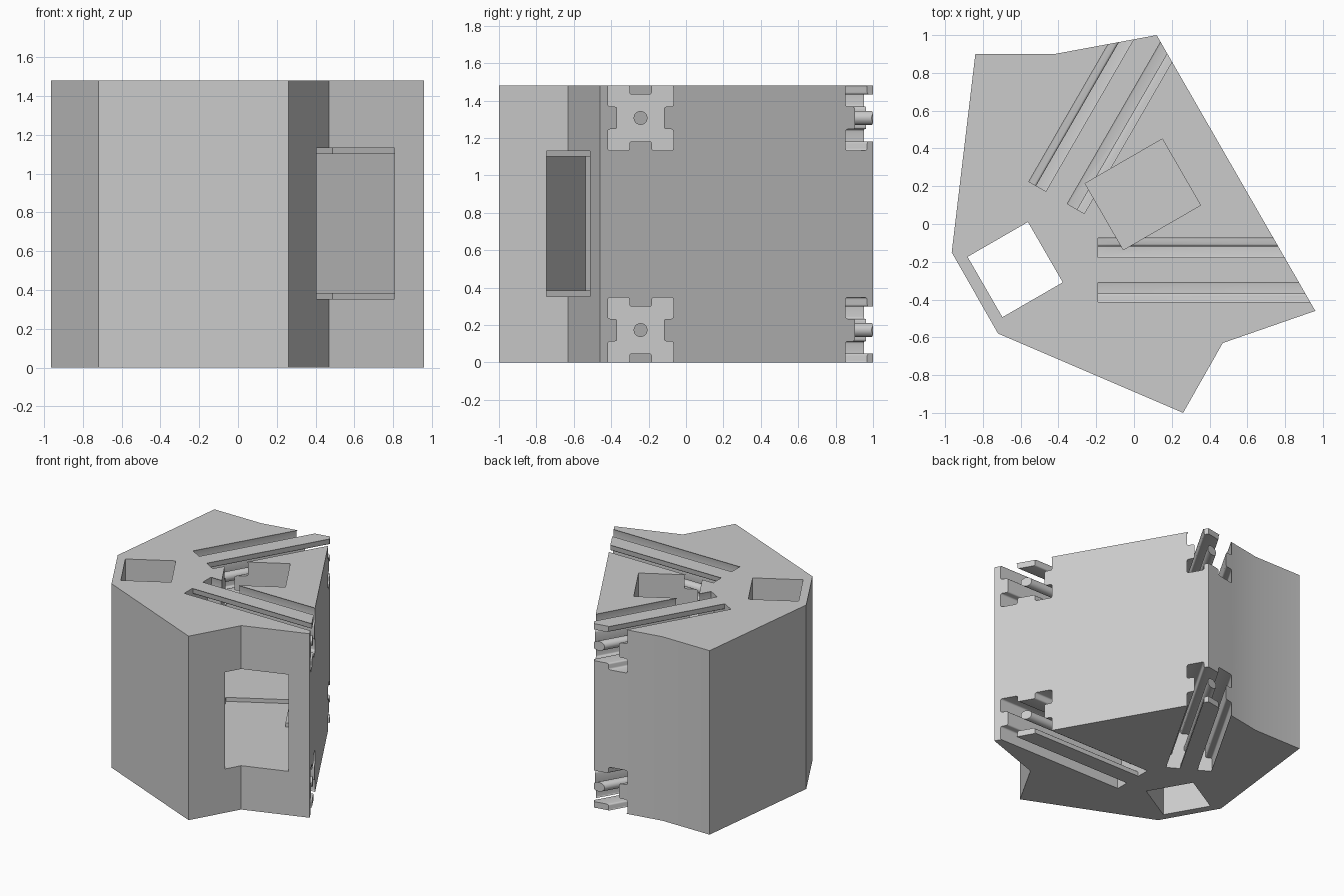
import bpy, bmesh, math
from mathutils import Matrix, Vector

cube = bpy.data.objects.get("Cube")
if cube:
    bpy.data.objects.remove(cube, do_unlink=True)

HEIGHT = 1.48
MID = HEIGHT / 2
TILT = math.radians(30)          # the sockets and pockets follow this axis
U = Vector((math.cos(TILT), math.sin(TILT)))
V = Vector((math.sin(TILT), -math.cos(TILT)))

grey = bpy.data.materials.new("light grey")
grey.use_nodes = True
grey.diffuse_color = (0.6, 0.6, 0.6, 1)
grey.node_tree.nodes["Principled BSDF"].inputs["Base Color"].default_value = (0.6, 0.6, 0.6, 1)


def add_object(name, bm):
    bmesh.ops.recalc_face_normals(bm, faces=bm.faces)
    mesh = bpy.data.meshes.new(name)
    bm.to_mesh(mesh)
    bm.free()
    obj = bpy.data.objects.new(name, mesh)
    bpy.context.scene.collection.objects.link(obj)
    mesh.materials.append(grey)
    return obj


def prism(name, points, z0, z1, rounding=0):
    """Extrude a flat outline upwards, with optional rounded corners."""
    bm = bmesh.new()
    face = bm.faces.new([bm.verts.new((p[0], p[1], z0)) for p in points])
    if rounding:
        bmesh.ops.bevel(bm, geom=bm.verts[:], offset=rounding, segments=3,
                        profile=0.5, affect='VERTICES')
        face = bm.faces[:][0]
    top = bmesh.ops.extrude_face_region(bm, geom=[face], use_keep_orig=True)["geom"]
    verts = [g for g in top if isinstance(g, bmesh.types.BMVert)]
    bmesh.ops.translate(bm, verts=verts, vec=(0, 0, z1 - z0))
    return add_object(name, bm)


def tilted_box(name, u0, u1, v0, v1, z0, z1):
    corners = [U * a + V * b for a, b in ((u0, v0), (u1, v0), (u1, v1), (u0, v1))]
    return prism(name, corners, z0, z1)


def subtract(obj, cutter):
    """Cut one solid out of another and drop the cutter."""
    mod = obj.modifiers.new("cut", 'BOOLEAN')
    mod.operation = 'DIFFERENCE'
    mod.solver = 'EXACT'
    mod.object = cutter
    bpy.context.view_layer.update()
    graph = bpy.context.evaluated_depsgraph_get()
    mesh = bpy.data.meshes.new_from_object(obj.evaluated_get(graph))
    obj.modifiers.clear()
    obj.data = mesh
    bpy.data.objects.remove(cutter, do_unlink=True)


def inset(points, t):
    """Move every side of a counter-clockwise outline inwards by t."""
    result = []
    n = len(points)
    for i in range(n):
        a, b, c = (Vector(points[(i + k) % n]) for k in (-1, 0, 1))
        d1, d2 = (b - a).normalized(), (c - b).normalized()
        n1, n2 = Vector((-d1.y, d1.x)), Vector((-d2.y, d2.x))
        result.append(b + (n1 + n2) * t / (1 + n1.dot(n2)))
    return result


# Main bracket body
outline = [(-0.84, 0.90), (-0.965, -0.15), (-0.72, -0.58), (0.26, -1.0),
           (0.47, -0.63), (0.96, -0.46), (0.12, 1.0), (-0.42, 0.90)]
body = prism("corner_bracket", outline, 0, HEIGHT)

# Hollow chamber, leaving a solid sleeve around the post socket
chamber = prism("chamber_cutter", inset(outline, 0.07), 0.385, 1.10)
subtract(chamber, tilted_box("sleeve", -1.2, -0.41, -0.36, 0.145, 0.2, 1.3))
subtract(body, chamber)

# Upright post socket, box pocket with side window, and opening in the top
subtract(body, tilted_box("post_cutter", -0.85, -0.481, -0.29, 0.079, -0.1, 1.6))
subtract(body, tilted_box("pocket_cutter", -0.262, 0.512, 0.088, 0.848, 0.353, 1.131))
subtract(body, tilted_box("opening_cutter", -0.117, 0.355, -0.315, 0.09, 0.353, 1.6))

# Rail sockets: notched square channels with a round pin left in the middle
HALF, TONGUE, DEPTH = 0.175, 0.06, 0.05
quarter = [(HALF - DEPTH, TONGUE), (HALF, TONGUE), (HALF, HALF),
           (TONGUE, HALF), (TONGUE, HALF - DEPTH)]
section = []
for turn in range(4):
    spin = Matrix.Rotation(turn * math.pi / 2, 2)
    section += [spin @ Vector(p) for p in quarter]


def rail_cutter(start, angle, z):
    rail = prism("rail_cutter", section, 0, 1.6, 0.012)
    ring = [(0.037 * math.cos(k * math.pi / 12), 0.037 * math.sin(k * math.pi / 12))
            for k in range(24)]
    subtract(rail, prism("pin", ring, -0.1, 1.8))
    place = (Matrix.Translation((start[0], start[1], z))
             @ Matrix.Rotation(angle, 4, 'Z') @ Matrix.Rotation(math.pi / 2, 4, 'Y'))
    rail.data.transform(place)
    return rail


for side in (-1, 1):
    z = MID + side * (MID - HALF + 0.002)
    subtract(body, rail_cutter((-0.19, -0.243), 0, z))
    subtract(body, rail_cutter((-0.41, 0.14), math.radians(60), z))

# Crisp edges, smooth pins and rounded channel corners
bpy.ops.object.select_all(action='DESELECT')
body.select_set(True)
bpy.context.view_layer.objects.active = body
bpy.ops.object.shade_smooth_by_angle(angle=math.radians(32))
